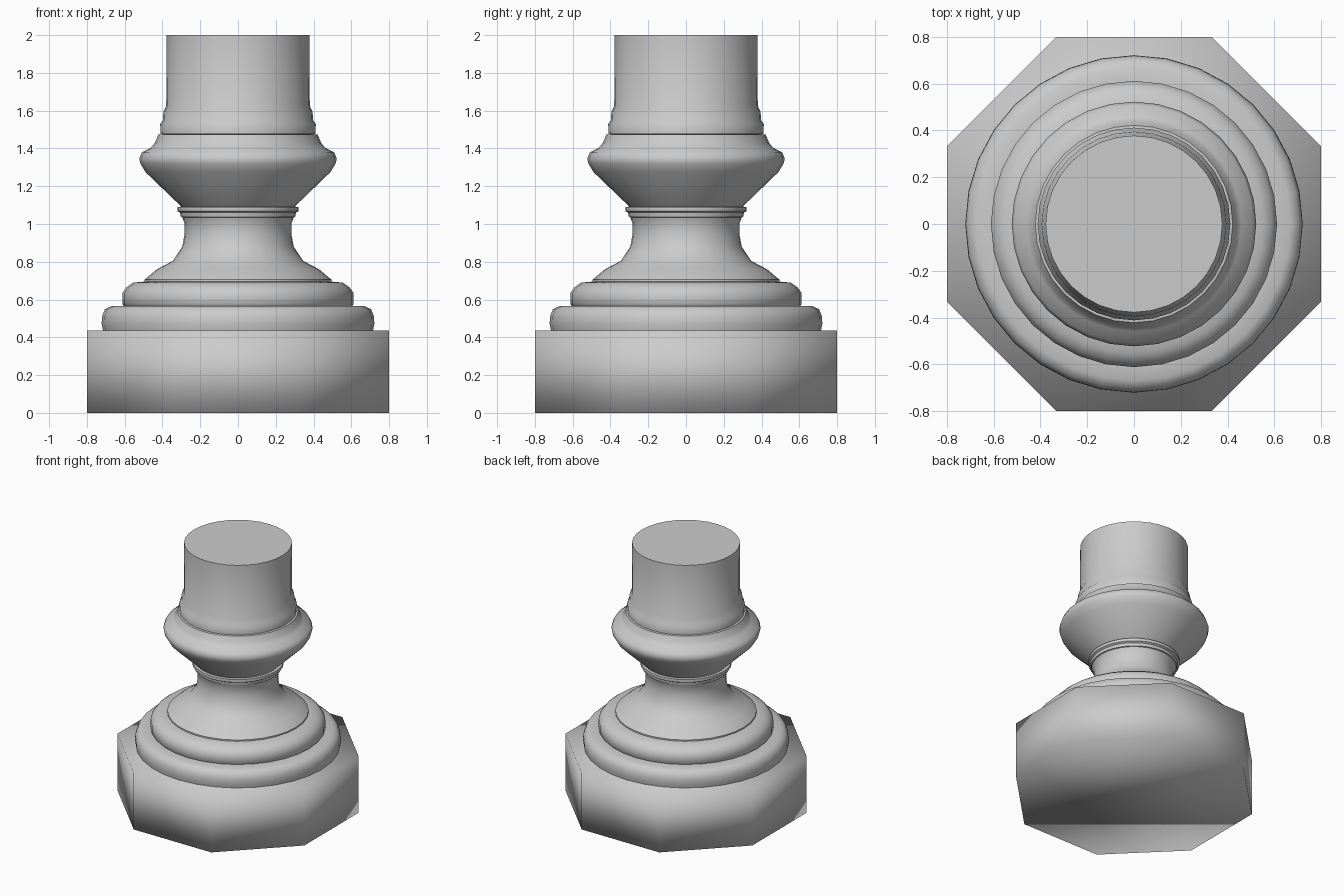
import bpy, bmesh, math

if "Cube" in bpy.data.objects:
    bpy.data.objects.remove(bpy.data.objects["Cube"])

def finish(name, bm, angle):
    bmesh.ops.recalc_face_normals(bm, faces=bm.faces)
    me = bpy.data.meshes.new(name)
    bm.to_mesh(me)
    bm.free()
    ob = bpy.data.objects.new(name, me)
    bpy.context.collection.objects.link(ob)
    bpy.ops.object.select_all(action='DESELECT')
    ob.select_set(True)
    bpy.context.view_layer.objects.active = ob
    bpy.ops.object.shade_smooth_by_angle(angle=math.radians(angle))
    return ob

def lathe(name, profile, sides=32, turn=0.0, cap_bottom=False, cap_top=False, angle=48):
    """Revolve (radius, height) points around z."""
    bm = bmesh.new()
    rings = []
    for r, z in profile:
        rings.append([bm.verts.new((r * math.cos(turn + 2 * math.pi * i / sides),
                                    r * math.sin(turn + 2 * math.pi * i / sides), z))
                      for i in range(sides)])
    for a, b in zip(rings, rings[1:]):
        for i in range(sides):
            j = (i + 1) % sides
            bm.faces.new((a[i], a[j], b[j], b[i]))
    if cap_bottom:
        bm.faces.new(rings[0][::-1])
    if cap_top:
        bm.faces.new(rings[-1])
    # open surfaces: orient every face outward/upward consistently
    return finish(name, bm, angle)

# Octagonal plinth, softly shaded across its edges
lathe("plinth", [(0.8 / math.cos(math.pi / 8), 0), (0.8 / math.cos(math.pi / 8), 0.435)],
      sides=8, turn=math.pi / 8, cap_bottom=True, cap_top=True, angle=179)

# Stepped round mouldings
lathe("lower_moulding", [(0.69, 0.435), (0.715, 0.437), (0.722, 0.47), (0.72, 0.51),
                         (0.705, 0.548), (0.67, 0.565), (0.605, 0.567)])
lathe("upper_moulding", [(0.605, 0.567), (0.612, 0.575), (0.612, 0.635), (0.59, 0.665),
                         (0.555, 0.69), (0.495, 0.695)])

# Flared foot rising into the neck
lathe("neck", [(0.495, 0.695), (0.495, 0.705), (0.43, 0.76), (0.345, 0.805), (0.295, 0.88),
               (0.282, 0.95), (0.282, 1.0), (0.295, 1.035)])
lathe("neck_ring", [(0.295, 1.035), (0.303, 1.038), (0.307, 1.06), (0.32, 1.068),
                    (0.32, 1.09), (0.30, 1.092)])

# Flaring collar
lathe("collar", [(0.30, 1.092), (0.49, 1.275), (0.517, 1.32), (0.523, 1.345), (0.51, 1.378),
                 (0.46, 1.405), (0.44, 1.43), (0.422, 1.473), (0.40, 1.475)])

# Shaft with a small fillet at its foot
lathe("shaft", [(0.40, 1.475), (0.41, 1.477), (0.412, 1.53), (0.397, 1.55), (0.395, 1.595),
                (0.38, 1.625), (0.378, 2.0)], cap_top=True)
